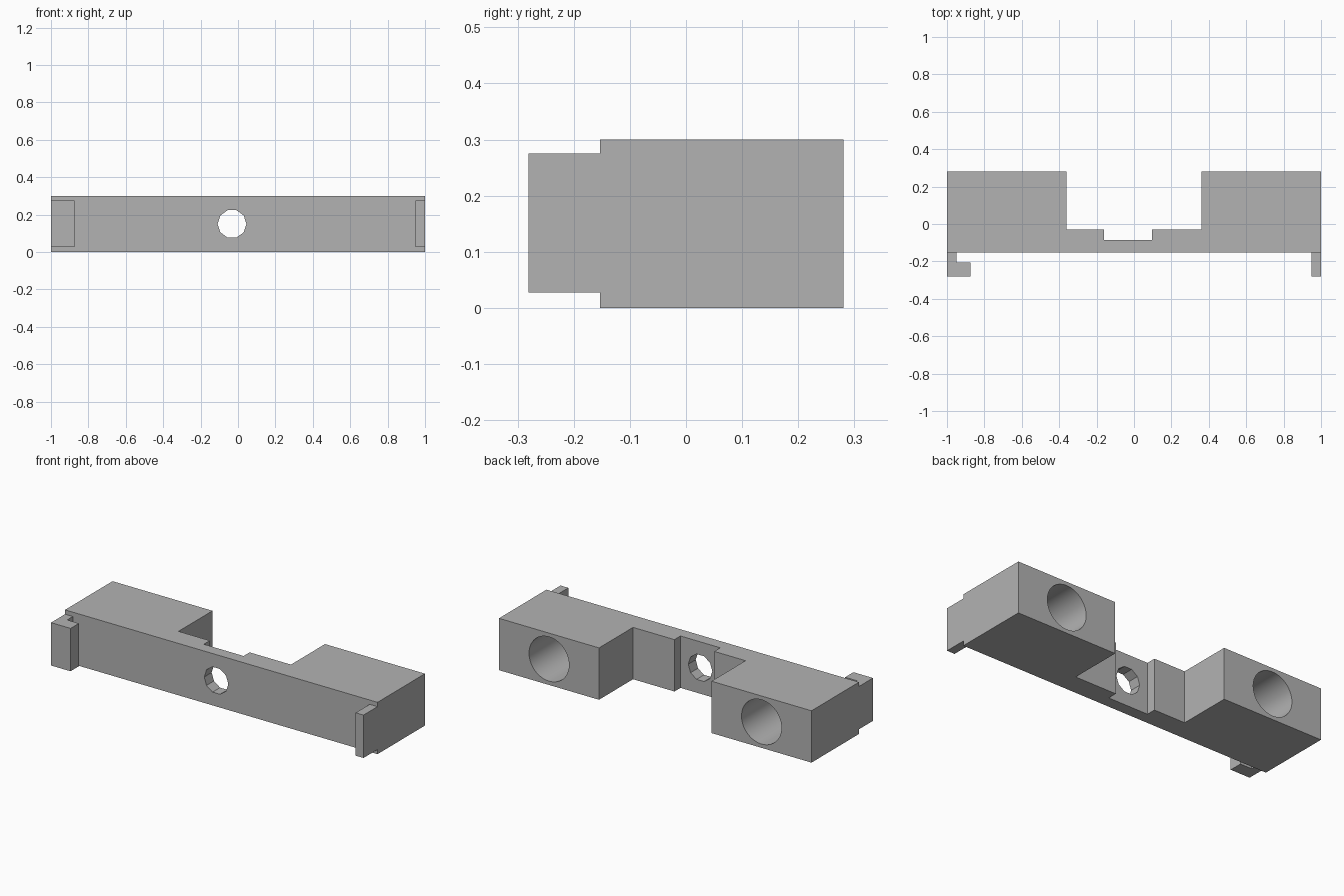
import bpy
import bmesh
from math import pi, radians
from mathutils import Matrix

cube = bpy.data.objects.get("Cube")
if cube:
    bpy.data.objects.remove(cube, do_unlink=True)

GREY = (0.45, 0.45, 0.45, 1.0)
mat = bpy.data.materials.new("plain_grey")
mat.use_nodes = True
mat.diffuse_color = GREY
mat.node_tree.nodes["Principled BSDF"].inputs["Base Color"].default_value = GREY


def add_object(name, bm):
    bmesh.ops.recalc_face_normals(bm, faces=bm.faces[:])
    mesh = bpy.data.meshes.new(name)
    bm.to_mesh(mesh)
    bm.free()
    mesh.materials.append(mat)
    obj = bpy.data.objects.new(name, mesh)
    bpy.context.collection.objects.link(obj)
    return obj


def extrude_plan(name, outline, z0, z1):
    """Raise a closed plan outline from z0 to z1."""
    bm = bmesh.new()
    base = bm.faces.new([bm.verts.new((x, y, z0)) for x, y in outline])
    top = bmesh.ops.extrude_face_region(bm, geom=[base])["geom"]
    verts = [v for v in top if isinstance(v, bmesh.types.BMVert)]
    bmesh.ops.translate(bm, verts=verts, vec=(0, 0, z1 - z0))
    return add_object(name, bm)


def drill(target, name, x, radius, sides, y0, y1):
    """Cut a round hole along y at half height."""
    bm = bmesh.new()
    place = Matrix.Translation((x, (y0 + y1) / 2, 0.15)) @ Matrix.Rotation(pi / 2, 4, "X")
    # put a corner of the polygon on the x axis
    bmesh.ops.create_cone(bm, cap_ends=True, segments=sides, radius1=radius,
                          radius2=radius, depth=y1 - y0,
                          matrix=place @ Matrix.Rotation(pi / 2, 4, "Z"))
    cutter = add_object(name, bm)
    cutter.hide_render = True
    mod = target.modifiers.new(name, "BOOLEAN")
    mod.operation = "DIFFERENCE"
    mod.solver = "EXACT"
    mod.object = cutter
    bpy.ops.object.select_all(action="DESELECT")
    bpy.context.view_layer.objects.active = target
    target.select_set(True)
    bpy.ops.object.modifier_apply(modifier=mod.name)
    bpy.data.objects.remove(cutter, do_unlink=True)


FRONT, BACK = -0.153, 0.281

# Bar with two deep end blocks and a stepped recess between them
body = extrude_plan("bar_body", [
    (-1, FRONT), (1, FRONT), (1, BACK), (0.36, BACK), (0.36, -0.03),
    (0.095, -0.03), (0.095, -0.085), (-0.16, -0.085), (-0.16, -0.03),
    (-0.36, -0.03), (-0.36, BACK), (-1, BACK)], 0, 0.3)

# Screw hole through the thin web, blind sockets in the block backs
drill(body, "screw_hole", -0.032, 0.077, 10, -0.4, 0.2)
for side in (-1, 1):
    drill(body, "socket", side * 0.68, 0.128, 64, BACK - 0.36, BACK + 0.1)

bpy.ops.object.shade_smooth_by_angle(angle=radians(30))

# Front clips: a hooked one at the right end, a straight one at the left
extrude_plan("hooked_clip", [
    (-1, FRONT), (-1, -0.281), (-0.875, -0.281), (-0.875, -0.205),
    (-0.95, -0.205), (-0.95, FRONT)], 0.027, 0.275)
extrude_plan("straight_clip", [
    (0.95, FRONT), (0.95, -0.281), (1, -0.281), (1, FRONT)], 0.027, 0.275)
